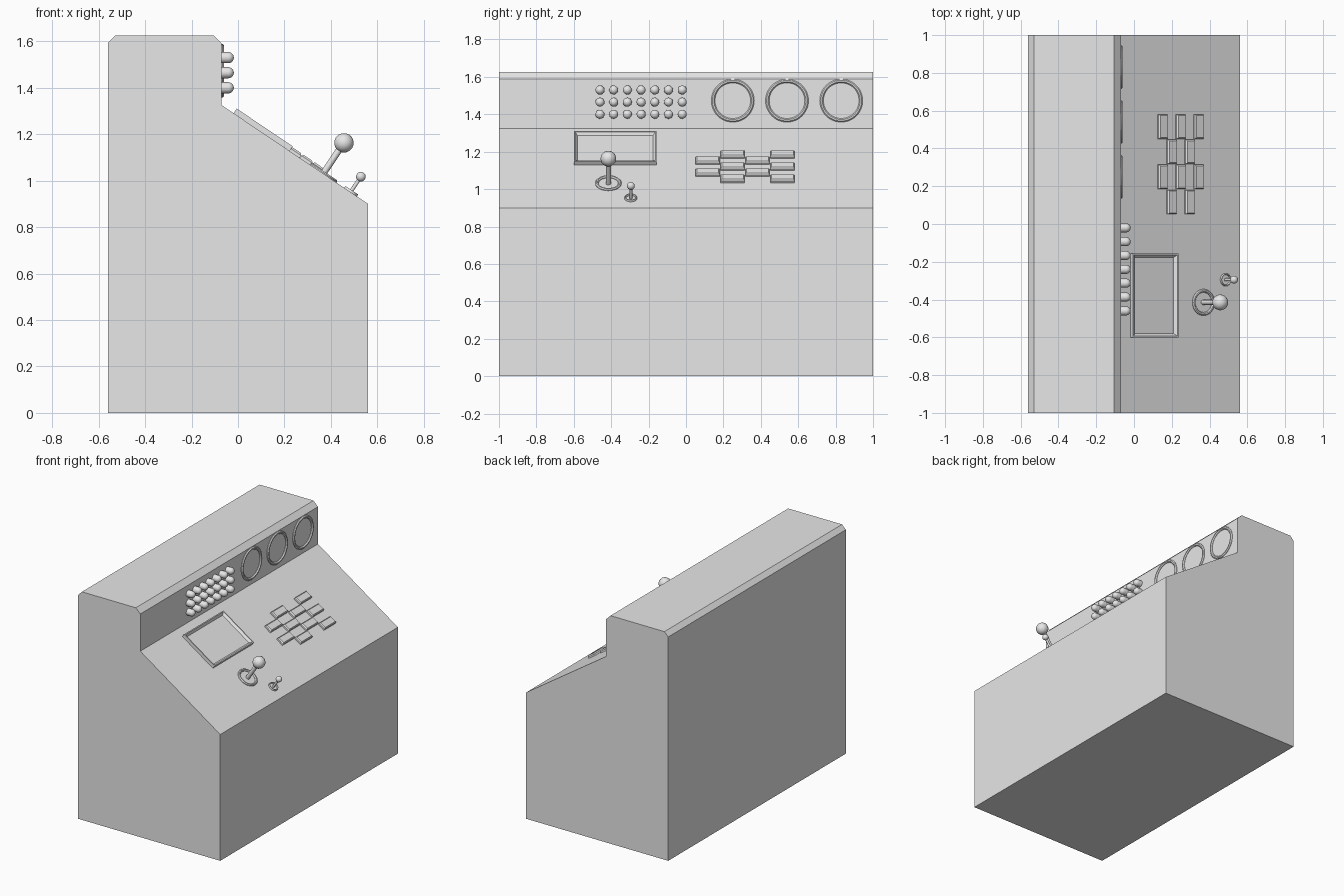
import bpy, bmesh, math
from mathutils import Matrix, Vector

cube = bpy.data.objects.get("Cube")
if cube:
    bpy.data.objects.remove(cube, do_unlink=True)

GREY = (0.8, 0.8, 0.8, 1.0)
mat = bpy.data.materials.new("plain grey")
mat.use_nodes = True
mat.diffuse_color = GREY
mat.node_tree.nodes["Principled BSDF"].inputs["Base Color"].default_value = GREY


def finish(bm, name, smooth=False):
    bmesh.ops.recalc_face_normals(bm, faces=bm.faces)
    mesh = bpy.data.meshes.new(name)
    for f in bm.faces:
        f.smooth = smooth
    bm.to_mesh(mesh)
    bm.free()
    if smooth:
        mesh.set_sharp_from_angle(angle=math.radians(35))
    mesh.materials.append(mat)
    obj = bpy.data.objects.new(name, mesh)
    bpy.context.collection.objects.link(obj)
    return obj


def frame(origin, down):
    """Surface frame: x runs down the surface, y along the console, z outward."""
    u = Vector(down).normalized()
    v = Vector((0, 1, 0))
    rot = Matrix((u, v, u.cross(v))).transposed().to_4x4()
    return Matrix.Translation(origin) @ rot


def lathe(name, profile, surface, at, closed=False, steps=32):
    """Revolve a (radius, height) profile about the surface normal."""
    bm = bmesh.new()
    verts = [bm.verts.new((r, 0, h)) for r, h in profile]
    pairs = list(zip(verts, verts[1:]))
    if closed:
        pairs.append((verts[-1], verts[0]))
    edges = [bm.edges.new(p) for p in pairs]
    bmesh.ops.spin(bm, geom=verts + edges, cent=(0, 0, 0), axis=(0, 0, 1),
                   angle=math.tau, steps=steps, use_merge=False)
    bmesh.ops.remove_doubles(bm, verts=bm.verts, dist=0.0001)
    bm.transform(surface @ Matrix.Translation((*at, 0)))
    return finish(bm, name, True)


def ring(name, radius, width, surface, at):
    prof = [(radius, 0), (radius, 0.004), (radius - width * 0.3, 0.01),
            (radius - width * 0.7, 0.01), (radius - width, 0.003), (radius - width, 0)]
    return lathe(name, prof, surface, at, True, 48)


def dome(radius, base, start=0):
    """Quarter-round profile ending on the axis."""
    angles = [math.radians(start + (90 - start) * i / 8) for i in range(9)]
    return [(radius * math.cos(a), base + radius * math.sin(a)) for a in angles]


def block(u0, u1, v0, v1, height):
    bm = bmesh.new()
    bmesh.ops.create_cube(bm, size=1)
    bm.transform(Matrix.Translation(((u0 + u1) / 2, (v0 + v1) / 2, height / 2))
                 @ Matrix.Diagonal((u1 - u0, v1 - v0, height, 1)))
    top = max(bm.faces, key=lambda f: f.calc_center_median().z)
    return bm, top


# Cabinet: side profile extruded along the console
outline = [(-0.56, 0), (0.56, 0), (0.56, 0.9), (-0.07, 1.325), (-0.07, 1.59),
           (-0.105, 1.625), (-0.53, 1.625), (-0.56, 1.595)]
bm = bmesh.new()
side = bm.faces.new([bm.verts.new((x, -1, z)) for x, z in outline])
ext = bmesh.ops.extrude_face_region(bm, geom=[side], use_keep_orig=True)
bmesh.ops.translate(bm, vec=(0, 2, 0),
                    verts=[g for g in ext["geom"] if isinstance(g, bmesh.types.BMVert)])
finish(bm, "cabinet")

desk = frame((-0.07, 0, 1.325), (0.63, 0, -0.425))
panel = frame((-0.07, 0, 0), (0, 0, -1))

# Gauge rims on the upright panel
for i in range(3):
    ring(f"gauge_rim_{i + 1}", 0.115, 0.02, panel, (-1.473, 0.25 + 0.29 * i))

# Round-topped push buttons
button = [(0, 0), (0.024, 0)] + dome(0.024, 0.028)
for row in range(3):
    for col in range(7):
        lathe(f"button_{row + 1}_{col + 1}", button, panel,
              (-1.4 - 0.065 * row, -0.46 + 0.0733 * col), steps=20)

# Screen with raised frame sloping in to the glass
bm, top = block(0.062, 0.352, -0.6, -0.157, 0.024)
bmesh.ops.inset_region(bm, faces=[top], thickness=0.01)
bmesh.ops.inset_region(bm, faces=[top], thickness=0.018, depth=-0.016)
bm.transform(desk)
finish(bm, "screen")

# Staggered keys: columns of two and three, with chamfered tops
for col in range(4):
    start = 0.052 + 0.133 * col
    for k in range(2 + col % 2):
        u = 0.262 + 0.1152 * k + (0 if col % 2 else 0.0576)
        bm, top = block(u - 0.028, u + 0.028, start, start + 0.129, 0.012)
        bmesh.ops.inset_region(bm, faces=[top], thickness=0.009, depth=0.008)
        bm.transform(desk)
        finish(bm, f"key_{col + 1}_{k + 1}")

# Large and small joysticks
for name, at, reach, ball, rod, base in (
        ("large", (0.527, -0.415), 0.16, 0.042, 0.014, 0.07),
        ("small", (0.669, -0.295), 0.08, 0.021, 0.008, 0.034)):
    ring(f"{name}_stick_collar", base, base * 0.25, desk, at)
    lathe(f"{name}_stick_rod", [(0, 0), (rod, 0), (rod, reach), (0, reach)], desk, at, steps=20)
    lathe(f"{name}_stick_ball", dome(ball, reach, -90), desk, at)
